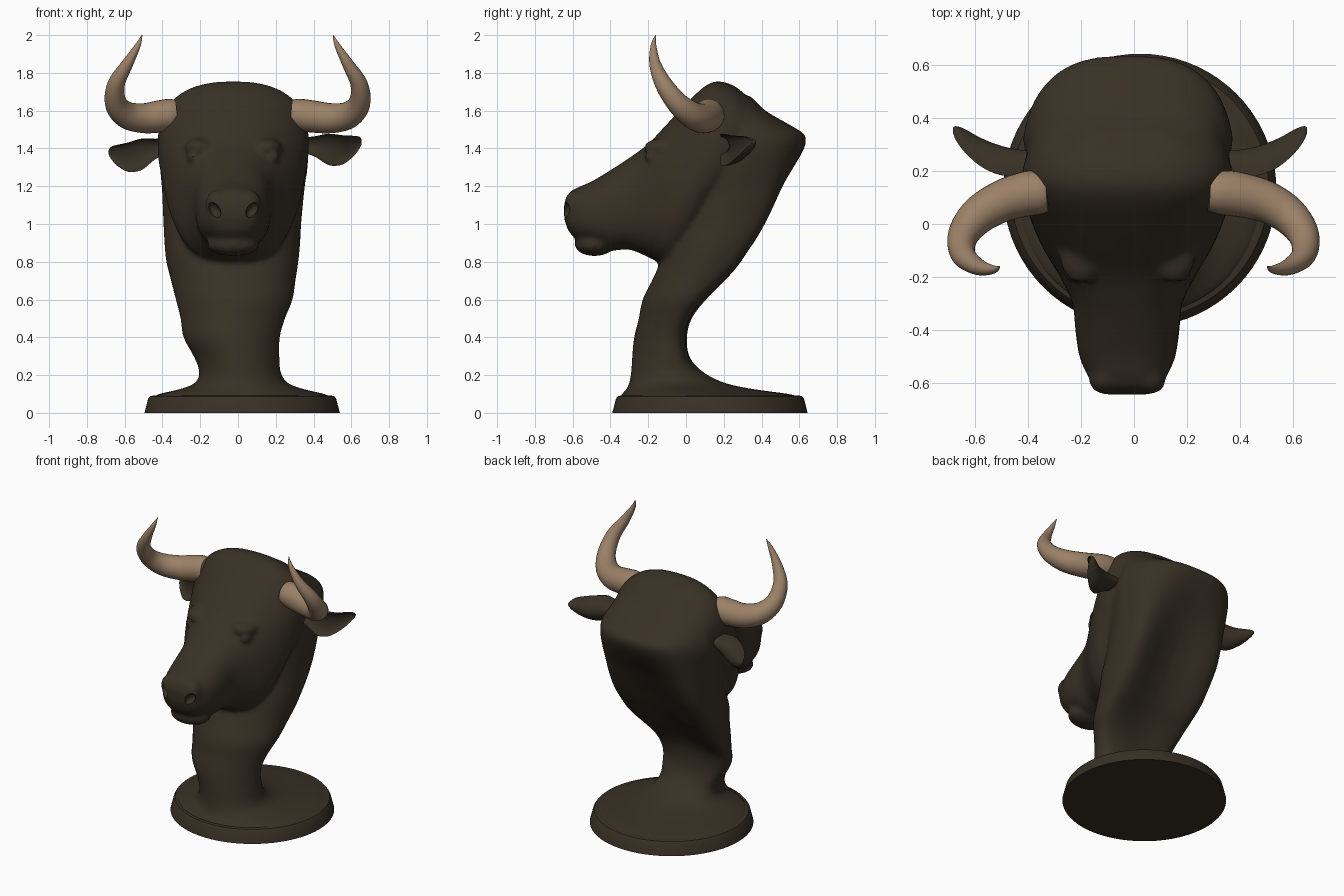
import bpy, bmesh, math
from mathutils import Matrix, Vector

if "Cube" in bpy.data.objects:
    bpy.data.objects.remove(bpy.data.objects["Cube"])

CX = -0.025  # sideways centre of the head


def material(name, rgb):
    m = bpy.data.materials.new(name)
    m.diffuse_color = (*rgb, 1)
    m.use_nodes = True
    m.node_tree.nodes["Principled BSDF"].inputs["Base Color"].default_value = m.diffuse_color
    return m


HIDE = material("dark_hide", (0.040, 0.030, 0.0185))
HORN = material("horn_tan", (0.33, 0.22, 0.138))


def finish(name, bm, mat):
    bmesh.ops.recalc_face_normals(bm, faces=bm.faces)
    me = bpy.data.meshes.new(name)
    bm.to_mesh(me)
    bm.free()
    ob = bpy.data.objects.new(name, me)
    bpy.context.collection.objects.link(ob)
    me.materials.append(mat)
    return ob


def activate(ob):
    bpy.ops.object.select_all(action='DESELECT')
    ob.select_set(True)
    bpy.context.view_layer.objects.active = ob


def smooth(ob, angle=40):
    activate(ob)
    bpy.ops.object.shade_smooth_by_angle(angle=math.radians(angle))


def loft(bm, rings):
    """Skin a list of equal-length point rings and cap both ends."""
    vs = [[bm.verts.new(p) for p in r] for r in rings]
    n = len(vs[0])
    for a, b in zip(vs, vs[1:]):
        for i in range(n):
            bm.faces.new((a[i], a[(i + 1) % n], b[(i + 1) % n], b[i]))
    bm.faces.new(vs[0][::-1])
    bm.faces.new(vs[-1])


def refine(rows, k=4):
    """Catmull-Rom interpolation of station tables."""
    out = []
    for i in range(len(rows) - 1):
        p = [rows[max(0, min(len(rows) - 1, i + j))] for j in (-1, 0, 1, 2)]
        for s in range(k):
            t = s / k
            out.append([0.5 * (2 * b + (c - a) * t + (2 * a - 5 * b + 4 * c - d) * t * t
                               + (3 * b - a - 3 * c + d) * t ** 3) for a, b, c, d in zip(*p)])
    return out + [list(rows[-1])]


def oval(e, n=64, back=None):
    """Unit superellipse with exponent e, optionally another one for v > 0."""
    for i in range(n):
        c, s = math.cos(math.tau * i / n), math.sin(math.tau * i / n)
        q = 2 / (back if back and s > 0 else e)
        yield math.copysign(abs(c) ** q, c), math.copysign(abs(s) ** q, s)


def ramp(z, a, b):
    return min(1, max(0, (z - a) / (b - a)))


def blob(bm, pos, rad, tilt=0):
    m = Matrix.Translation(pos) @ Matrix.Rotation(tilt, 4, 'Y') @ Matrix.Diagonal((*rad, 1))
    bmesh.ops.create_uvsphere(bm, u_segments=24, v_segments=16, radius=1, matrix=m)


def tube(bm, rows, n=20):
    """Round tube through (x, y, z, radius) stations."""
    pts = refine(rows, 5)
    rings, side = [], None
    for i, p in enumerate(pts):
        t = (Vector(pts[min(i + 1, len(pts) - 1)][:3]) - Vector(pts[max(i - 1, 0)][:3])).normalized()
        side = t.orthogonal() if side is None else side - t * side.dot(t)
        side.normalize()
        up = t.cross(side)
        rings.append([Vector(p[:3]) + p[3] * (side * math.cos(a) + up * math.sin(a))
                      for a in (math.tau * j / n for j in range(n))])
    loft(bm, rings)


# Head: upright sections along y (y, bottom, top, half width)
body = bmesh.new()
HEAD = [(-0.645, 1.03, 1.11, .08), (-0.62, .96, 1.165, .12), (-0.57, .915, 1.195, .152),
        (-0.5, .895, 1.225, .182), (-0.4, .86, 1.285, .197), (-0.3, .865, 1.35, .208),
        (-0.2, .825, 1.425, .255), (-0.1, .785, 1.53, .315), (0, .85, 1.635, .36),
        (.1, 1.0, 1.73, .39), (.18, 1.1, 1.755, .40), (.28, 1.2, 1.715, .375), (.36, 1.3, 1.62, .33)]
loft(body, [[(CX + u * w, y, (b + t) / 2 + v * (t - b) / 2) for u, v in oval(2.45)]
            for y, b, t, w in refine(HEAD)])

# Neck: level sections along z (z, front, back, left, right, hollow of the back)
NECK = [(.05, -.36, .615, -.465, .51, 0), (.093, -.345, .58, -.44, .48, 0), (.125, -.315, .36, -.31, .35, 0),
        (.16, -.30, .20, -.225, .26, 0), (.22, -.29, .085, -.205, .225, 0), (.3, -.285, .015, -.235, .22, 0),
        (.4, -.275, .0, -.29, .222, 0), (.5, -.25, .035, -.305, .25, .02), (.6, -.23, .12, -.33, .29, .05),
        (.7, -.18, .25, -.355, .305, .09), (.8, -.135, .36, -.38, .32, .12), (.9, -.10, .435, -.39, .33, .13),
        (1.0, -.06, .495, -.395, .335, .13), (1.1, -.03, .54, -.40, .345, .11), (1.2, -.01, .575, -.405, .355, .08),
        (1.3, 0, .607, -.415, .37, .04), (1.4, .02, .635, -.42, .375, .01), (1.47, .04, .63, -.40, .36, 0),
        (1.53, .06, .54, -.375, .335, 0), (1.6, .08, .42, -.34, .31, 0), (1.68, .1, .34, -.27, .23, 0)]
rings = []
for z, f, b, l, r, h in refine(NECK, 3):
    k, top = ramp(z, .5, .9), ramp(z, 1.0, 1.4)
    sweep = .07 * ramp(z, .15, .3) * (1 - ramp(z, .6, .85))  # sides lie further back low on the neck
    ring = []
    for u, v in oval(2.05 + .6 * k, back=2.05 + 1.2 * k - .45 * top):
        narrow = (.13 * top + .03 * k) if v > 0 else .12 * k
        ring.append(((l + r) / 2 + u * (r - l) / 2 * (1 - narrow * abs(v)),
                     (f + b) / 2 + v * (b - f) / 2 + sweep * u * u * (1.2 if u < 0 else .8)
                     - (h * (1 - u * u) ** 1.5 if v > 0 else 0), z))
    rings.append(ring)
loft(body, rings)

# Chin, brows, eyes and nostril wings
blob(body, (CX, -.485, .89), (.14, .105, .06))
for s in (-1, 1):
    blob(body, (CX + s * .175, -.115, 1.405), (.083, .11, .05))
    blob(body, (CX + s * .215, -.17, 1.355), (.03, .055, .03))
    blob(body, (CX + s * .088, -.585, 1.105), (.058, .06, .075))

bust = finish("head_and_neck", body, HIDE)
activate(bust)
rm = bust.modifiers.new("fuse", 'REMESH')
rm.mode, rm.voxel_size = 'VOXEL', 0.014
sm = bust.modifiers.new("soften", 'SMOOTH')
sm.factor, sm.iterations = 0.5, 9

# Nostrils and mouth line, carved from the muzzle
cut = bmesh.new()
for s in (-1, 1):
    blob(cut, (CX + s * .10, -.64, 1.075), (.028, .045, .045), s * .6)
tube(cut, [(CX + x, y, z, .011) for x, y, z in
           [(-.20, -.36, .93), (-.19, -.44, .922), (-.155, -.54, .92), (-.085, -.595, .927), (0, -.61, .93),
            (.085, -.595, .927), (.155, -.54, .92), (.19, -.44, .922), (.20, -.36, .93)]], 10)
cutter = finish("muzzle_cutter", cut, HIDE)
cutter.hide_render = True
bo = bust.modifiers.new("carve", 'BOOLEAN')
bo.operation, bo.object = 'DIFFERENCE', cutter
activate(bust)
for name in ("fuse", "soften", "carve"):
    bpy.ops.object.modifier_apply(modifier=name)
bpy.data.objects.remove(cutter)
smooth(bust, 50)

# Horns (x, y, z, radius)
PATH = [(.305, .122, 1.583, .074), (.34, .12, 1.58, .083), (.4, .113, 1.57, .085), (.5, .085, 1.56, .079),
        (.59, .03, 1.578, .071), (.645, -.045, 1.64, .058), (.643, -.118, 1.74, .046),
        (.585, -.163, 1.845, .031), (.528, -.172, 1.945, .015), (.506, -.16, 2.0, .002)]
for s, name in ((-1, "left_horn"), (1, "right_horn")):
    bm = bmesh.new()
    # roots lean with the head, tips are symmetric
    tube(bm, [(s * x - .02 * max(0, (.5 - x) / .2) * (z < 1.7) - .002, y, z, r) for x, y, z, r in PATH], 24)
    smooth(finish(name, bm, HORN))

# Ears: cupped leaves opening to the front (x, y, z, half height, half depth)
EAR = [(.33, .235, 1.42, .035, .04), (.41, .232, 1.41, .055, .05), (.48, .242, 1.395, .083, .056),
       (.55, .272, 1.392, .078, .054), (.61, .315, 1.412, .055, .044), (.642, .342, 1.43, .032, .028),
       (.655, .355, 1.435, .01, .01)]
for s, droop, name in ((-1, .055, "left_ear"), (1, 0, "right_ear")):
    bm = bmesh.new()
    rings = []
    for x, y, z, h, d in refine(EAR):
        t = (x - .33) / .32
        ring = []
        for i in range(24):
            a = math.tau * i / 24
            bulge = 2 * math.sin(a) if a < math.pi else 0.9 * -math.sin(a)
            ring.append((s * x - .03 * (s < 0), y - d + d * bulge, z - droop * t + h * math.cos(a)))
        rings.append(ring)
    loft(bm, rings)
    smooth(finish(name, bm, HIDE), 60)

# Round base with a sloped side and eased rim
bm = bmesh.new()
loft(bm, [[(.022 + r * math.cos(a), .127 + r * math.sin(a), z) for a in (math.tau * i / 72 for i in range(72))]
          for r, z in ((.517, 0), (.498, .075), (.488, .088), (.47, .092))])
smooth(finish("round_base", bm, HIDE), 35)
